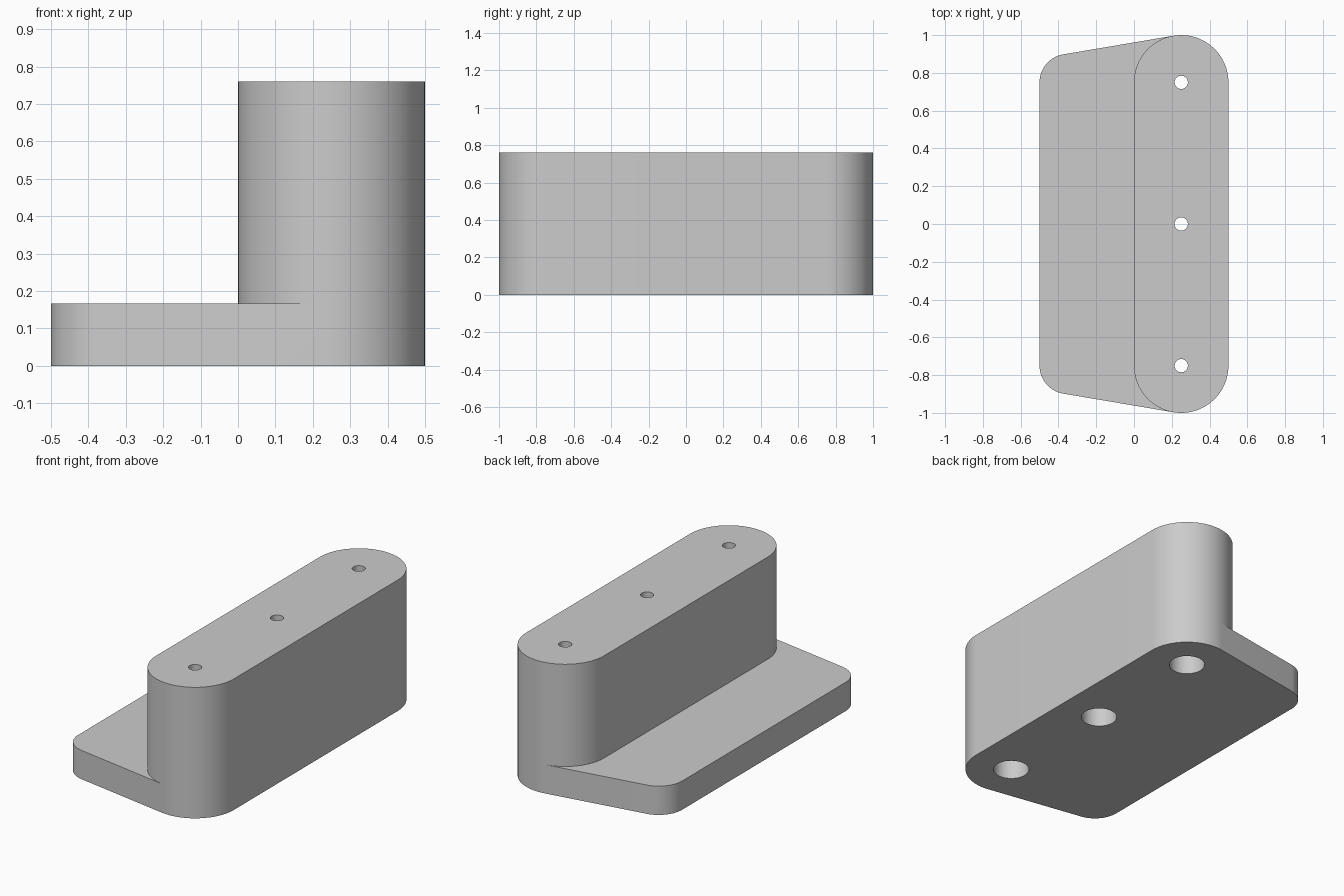
import bpy, bmesh, math

if "Cube" in bpy.data.objects:
    bpy.data.objects.remove(bpy.data.objects["Cube"], do_unlink=True)

HEIGHT, STEP = 0.76, 0.167          # top of the bar, top of the flange
BAR_X, BAR_R = 0.25, 0.25           # rounded bar
CORNER_X, CORNER_R = -0.35, 0.15    # rounded flange corners
END_Y = 0.75                        # arc centres sit at +/- END_Y
HOLE_R, BORE_R, BORE_TOP = 0.035, 0.097, 0.593
TANGENT = math.acos((CORNER_R - BAR_R) / (BAR_X - CORNER_X))

grey = bpy.data.materials.new("grey")
grey.use_nodes = True
grey.diffuse_color = (0.6, 0.6, 0.6, 1)
grey.node_tree.nodes["Principled BSDF"].inputs["Base Color"].default_value = (0.6, 0.6, 0.6, 1)


def arc(x, r, a0, a1, n):
    """Points of an arc at the back end, counter-clockwise."""
    angles = [a0 + (a1 - a0) * i / n for i in range(n + 1)]
    return [(x + r * math.cos(a), END_Y + r * math.sin(a)) for a in angles]


def both_ends(points):
    """Add the mirrored front half of a run of points."""
    return points + [(x, -y) for x, y in reversed(points)]


def make_object(name, bm):
    bmesh.ops.remove_doubles(bm, verts=bm.verts, dist=1e-5)
    bmesh.ops.recalc_face_normals(bm, faces=bm.faces)
    mesh = bpy.data.meshes.new(name)
    bm.to_mesh(mesh)
    bm.free()
    mesh.materials.append(grey)
    obj = bpy.data.objects.new(name, mesh)
    bpy.context.collection.objects.link(obj)
    return obj


# Outline runs: bar's outer side, bar's side above the flange, flange corners
back_outer = arc(BAR_X, BAR_R, 0, TANGENT, 28)
outer = [(x, -y) for x, y in reversed(back_outer)]
outer = outer[:-1] + [outer[-1]] + back_outer
inner = both_ends(arc(BAR_X, BAR_R, TANGENT, math.pi, 24))
corners = both_ends(arc(CORNER_X, CORNER_R, TANGENT, math.pi, 20))

footprint = outer + corners
bar_outline = outer + inner[1:-1]
step_outline = corners + inner[::-1]

# Body: flange and bar as one stepped solid
bm = bmesh.new()


def cap(points, z):
    bm.faces.new([bm.verts.new((x, y, z)) for x, y in points])


def wall(points, z0, z1):
    low = [bm.verts.new((x, y, z0)) for x, y in points]
    high = [bm.verts.new((x, y, z1)) for x, y in points]
    for i in range(len(points)):
        j = (i + 1) % len(points)
        bm.faces.new((low[i], low[j], high[j], high[i]))


cap(footprint, 0)
wall(footprint, 0, STEP)
cap(step_outline, STEP)
wall(bar_outline, STEP, HEIGHT)
cap(bar_outline, HEIGHT)
body = make_object("flanged_bar", bm)

# Screw holes: wide bore from below, narrow hole through the top
bm = bmesh.new()
SEG = 48
profile = [(BORE_R, -0.1), (BORE_R, BORE_TOP), (HOLE_R, BORE_TOP), (HOLE_R, HEIGHT + 0.1)]
for y in (-END_Y, 0, END_Y):
    rings = [[bm.verts.new((BAR_X + r * math.cos(math.tau * i / SEG),
                            y + r * math.sin(math.tau * i / SEG), z))
              for i in range(SEG)] for r, z in profile]
    for a, b in zip(rings, rings[1:]):
        for i in range(SEG):
            j = (i + 1) % SEG
            bm.faces.new((a[i], a[j], b[j], b[i]))
    bm.faces.new(rings[0])
    bm.faces.new(rings[-1])
cutter = make_object("hole_cutter", bm)
cutter.hide_render = True

cut = body.modifiers.new("screw_holes", "BOOLEAN")
cut.operation = "DIFFERENCE"
cut.solver = "EXACT"
cut.object = cutter
bpy.ops.object.select_all(action="DESELECT")
body.select_set(True)
bpy.context.view_layer.objects.active = body
bpy.ops.object.modifier_apply(modifier=cut.name)
bpy.data.objects.remove(cutter, do_unlink=True)
bpy.ops.object.shade_smooth_by_angle(angle=math.radians(30))
